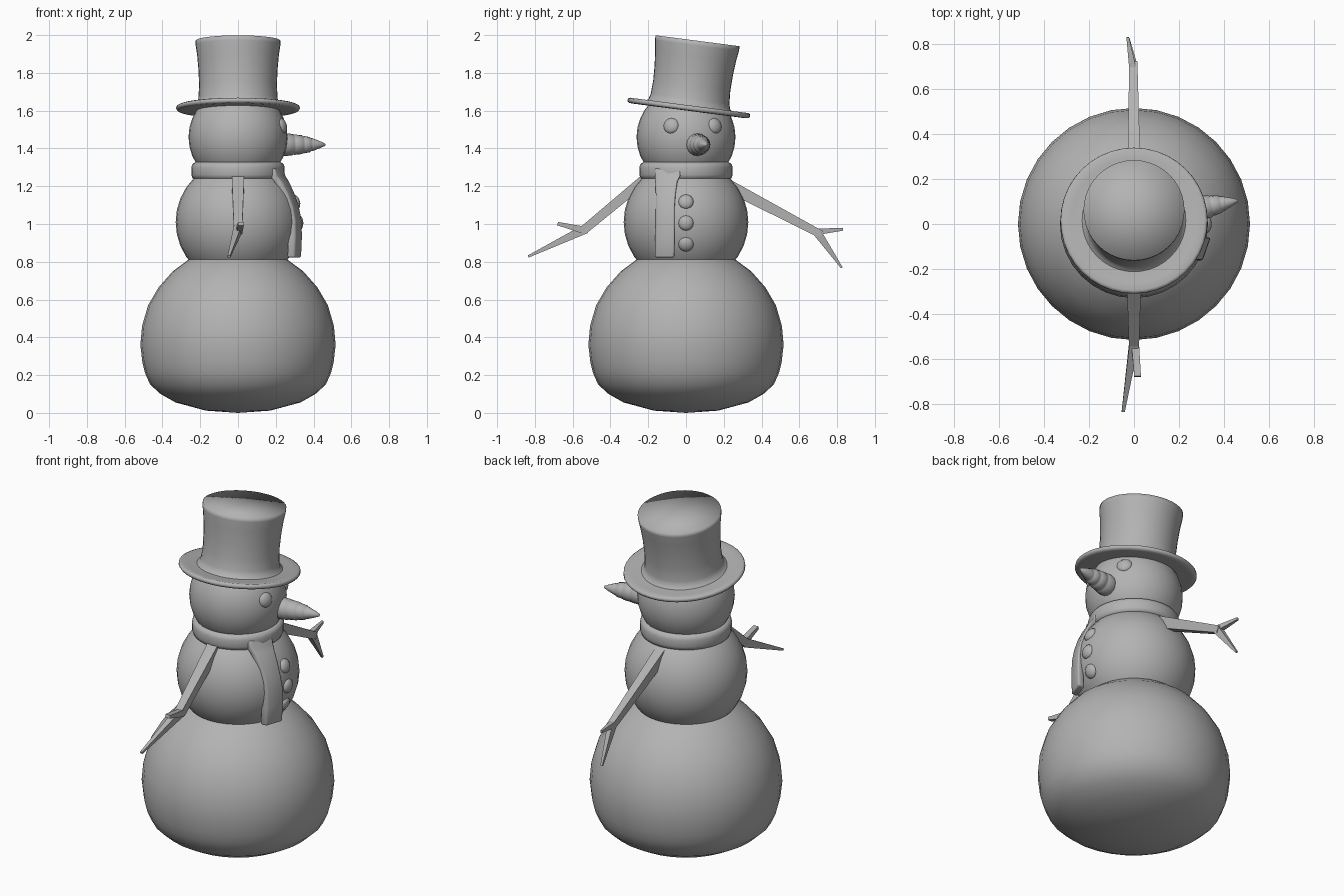
import bpy, bmesh, math
from mathutils import Vector, Matrix

if "Cube" in bpy.data.objects:
    bpy.data.objects.remove(bpy.data.objects["Cube"])

grey = bpy.data.materials.new("plain_grey")
grey.diffuse_color = (0.45, 0.45, 0.45, 1)
grey.use_nodes = True
grey.node_tree.nodes["Principled BSDF"].inputs["Base Color"].default_value = grey.diffuse_color


def finish(name, bm, smooth=True):
    bmesh.ops.recalc_face_normals(bm, faces=bm.faces)
    for f in bm.faces:
        f.smooth = smooth
    me = bpy.data.meshes.new(name)
    bm.to_mesh(me)
    bm.free()
    me.materials.append(grey)
    ob = bpy.data.objects.new(name, me)
    bpy.context.collection.objects.link(ob)
    return ob


def lathe(name, profile, n=32, matrix=Matrix(), closed=False):
    """Turn an (r, z) profile around z, then place it with a matrix."""
    bm = bmesh.new()
    rings = []
    for r, z in profile:
        if r == 0:
            rings.append([bm.verts.new((0, 0, z))] * n)
        else:
            rings.append([bm.verts.new((r * math.cos(a), r * math.sin(a), z))
                          for a in (2 * math.pi * i / n for i in range(n))])
    pairs = list(zip(rings, rings[1:]))
    if closed:
        pairs.append((rings[-1], rings[0]))
    for a, b in pairs:
        for i in range(n):
            j = (i + 1) % n
            bm.faces.new(list(dict.fromkeys((a[i], a[j], b[j], b[i]))))
    bm.transform(matrix)
    return finish(name, bm)


def ball(name, centre, scale, direction=None, seg=32):
    """Sphere, optionally flattened along a direction (local z)."""
    bm = bmesh.new()
    bmesh.ops.create_uvsphere(bm, u_segments=seg, v_segments=seg // 2, radius=1)
    rot = Vector(direction).to_track_quat('Z', 'Y').to_matrix().to_4x4() if direction else Matrix()
    bm.transform(Matrix.Translation(centre) @ rot @ Matrix.Diagonal((*scale, 1)))
    return finish(name, bm)


def sweep(name, sections):
    """Closed strip through four-cornered sections, flat shaded."""
    bm = bmesh.new()
    rings = [[bm.verts.new(p) for p in s] for s in sections]
    for a, b in zip(rings, rings[1:]):
        for i in range(4):
            j = (i + 1) % 4
            bm.faces.new((a[i], a[j], b[j], b[i]))
    bm.faces.new(rings[0])
    bm.faces.new(rings[-1])
    return finish(name, bm, False)


def stick(name, a, b, wa, wb):
    """Tapered square twig; w = (width along x, width across)."""
    a, b = Vector(a), Vector(b)
    side = Vector((1, 0, 0))
    across = (b - a).cross(side).normalized()
    secs = [[p + side * w[0] / 2 * s + across * w[1] / 2 * t
             for s, t in ((-1, -1), (1, -1), (1, 1), (-1, 1))]
            for p, w in ((a, wa), (b, wb))]
    return sweep(name, secs)


# snowballs
lathe("bottom_ball", [(0, 0), (.17, .012), (.33, .055), (.41, .1), (.465, .15),
                      (.492, .21), (.506, .265), (.517, .36), (.508, .46), (.476, .57),
                      (.42, .665), (.345, .75), (.25, .82), (.13, .865), (0, .88)])
ball("middle_ball", (0, 0, 1.01), (.33, .33, .33))
HEAD = Vector((0, 0, 1.46))
ball("head", HEAD, (.262, .262, .262))

# eyes, on the head turned slightly to +y
for i, deg in enumerate((-18.5, 38)):
    a = math.radians(deg)
    d = Vector((math.cos(a) * .97, math.sin(a) * .97, .235)).normalized()
    ball(f"eye_{i + 1}", HEAD + d * .252, (.043, .043, .024), d, 16)

# carrot nose with shallow rings
nose_dir = Vector((1, .2, 0)).normalized()
place = Matrix.Translation((.2, .052, 1.42)) @ nose_dir.to_track_quat('Z', 'Y').to_matrix().to_4x4()
lathe("carrot_nose", [(0, 0), (.055, .0), (.06, .05), (.057, .09), (.052, .095), (.054, .1),
                      (.05, .142), (.044, .147), (.046, .152), (.04, .185), (.034, .19),
                      (.035, .195), (.018, .24), (.007, .265), (0, .269)], 16, place)

# buttons
for i, z in enumerate((1.12, 1.005, .89)):
    d = Vector((math.sqrt(.33 ** 2 - (z - 1.01) ** 2), 0, z - 1.01)).normalized()
    ball(f"button_{i + 1}", Vector((0, 0, 1.01)) + d * .322, (.041, .041, .024), d, 16)

# scarf band
lathe("scarf_band", [(.19, 1.24), (.225, 1.236), (.241, 1.242), (.247, 1.26), (.247, 1.3),
                     (.241, 1.318), (.225, 1.327), (.19, 1.32)], 32, closed=True)

# scarf tail: outer x, z, y from, y to
TAIL = [(.215, 1.295, -.165, -.03), (.226, 1.255, -.165, -.03), (.25, 1.225, -.163, -.045),
        (.283, 1.16, -.16, -.055), (.308, 1.09, -.16, -.06), (.322, 1.02, -.161, -.06),
        (.324, .93, -.163, -.06), (.32, .822, -.165, -.062)]
tail = sweep("scarf_tail", [[(x + (y + .11) * .35 - t, y, z)
                             for y, t in ((y0, .042), (y1, .042), (y1, 0), (y0, 0))]
                            for x, z, y0, y1 in TAIL])
bev = tail.modifiers.new("soft_edges", 'BEVEL')
bev.width, bev.segments, bev.limit_method, bev.angle_limit = .01, 2, 'ANGLE', math.radians(50)
for p in tail.data.polygons:
    p.use_smooth = True

# stick arms with forked ends
stick("left_arm", (0, -.22, 1.235), (0, -.545, .965), (.066, .055), (.044, .046))
stick("left_long_twig", (0, -.53, .975), (-.048, -.835, .828), (.042, .05), (.014, .012))
stick("left_short_twig", (.005, -.53, .965), (.016, -.68, 1.002), (.034, .04), (.03, .018))
stick("right_arm", (0, .2, 1.215), (-.003, .715, .945), (.06, .068), (.036, .04))
stick("right_upper_twig", (-.003, .68, .958), (-.028, .832, .972), (.034, .036), (.012, .014))
stick("right_lower_twig", (-.003, .695, .955), (-.026, .825, .768), (.034, .045), (.012, .01))

# tilted top hat
tilt = Matrix.Translation((0, .015, 1.613)) @ Matrix.Rotation(math.radians(-7.4), 4, 'X')
lathe("hat_brim", [(0, -.012), (.3, -.014), (.32, -.012), (.328, -.002), (.326, .01),
                   (.315, .015), (.28, .01), (.2, .012), (0, .012)], 40, tilt)
lathe("hat_crown", [(.235, .008), (.218, .022), (.21, .05), (.206, .12), (.209, .2),
                    (.216, .28), (.224, .335), (.225, .36), (0, .36)], 40, tilt)
